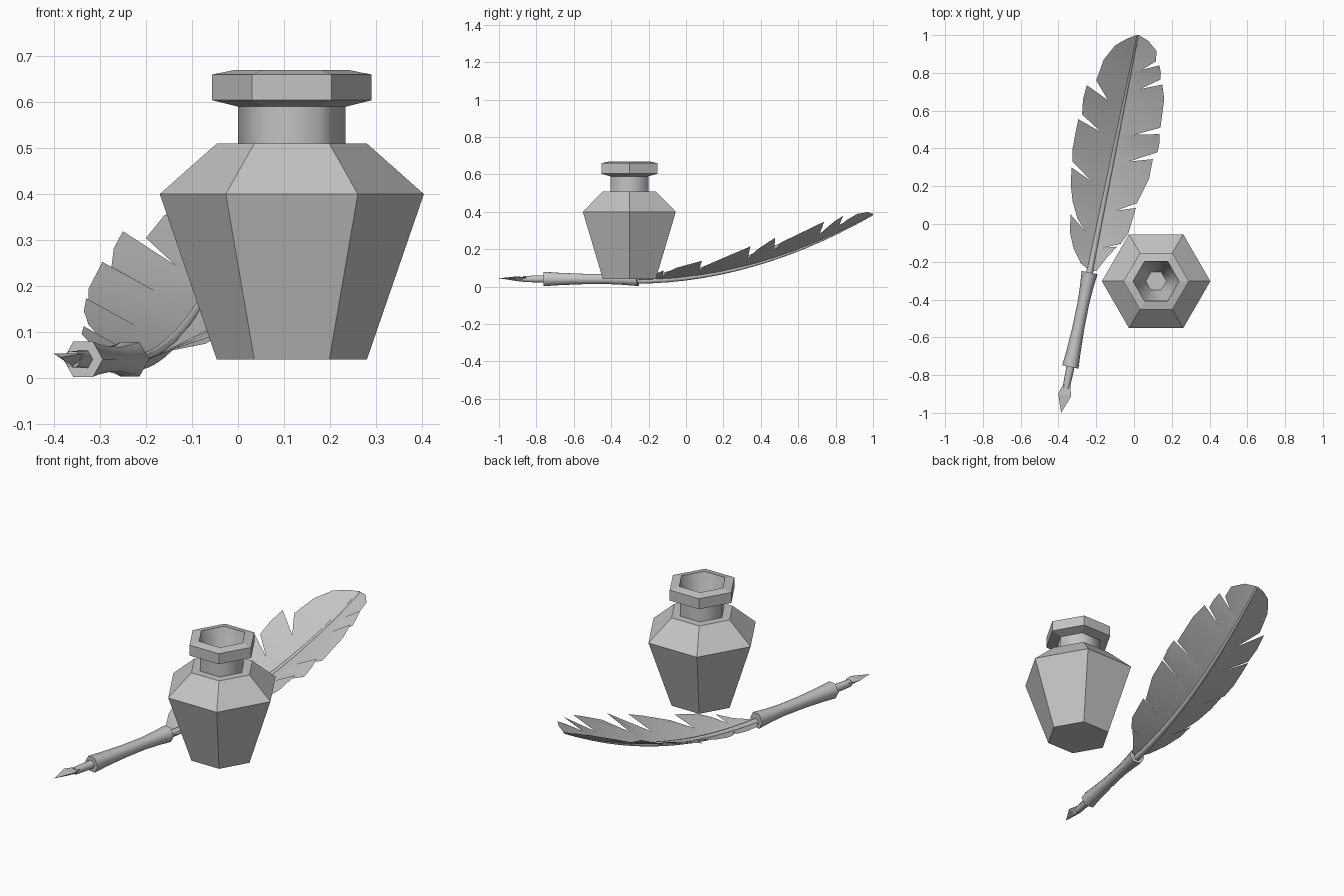
import bpy
import math
from mathutils import Vector

if "Cube" in bpy.data.objects:
    bpy.data.objects.remove(bpy.data.objects["Cube"])

gray = bpy.data.materials.new("plain_gray")
gray.use_nodes = True
gray.diffuse_color = (0.55, 0.55, 0.55, 1)
gray.node_tree.nodes["Principled BSDF"].inputs["Base Color"].default_value = gray.diffuse_color


def make(name, verts, faces, smooth=None):
    mesh = bpy.data.meshes.new(name)
    mesh.from_pydata([tuple(v) for v in verts], [], faces)
    mesh.materials.append(gray)
    obj = bpy.data.objects.new(name, mesh)
    bpy.context.collection.objects.link(obj)
    if smooth:
        bpy.ops.object.select_all(action='DESELECT')
        obj.select_set(True)
        bpy.context.view_layer.objects.active = obj
        bpy.ops.object.shade_smooth_by_angle(angle=math.radians(smooth))
    return obj


def loft(name, rings, cap_start=False, cap_end=False, smooth=None):
    """Skin a row of rings that all have the same number of points."""
    n = len(rings[0])
    verts = [v for ring in rings for v in ring]
    faces = []
    for k in range(len(rings) - 1):
        for i in range(n):
            j = (i + 1) % n
            faces.append((k * n + i, k * n + j, (k + 1) * n + j, (k + 1) * n + i))
    if cap_start:
        faces.append(tuple(reversed(range(n))))
    if cap_end:
        faces.append(tuple(range(len(verts) - n, len(verts))))
    return make(name, verts, faces, smooth)


def hexagon(centre, radius, u, v):
    angles = [math.radians(60 * i) for i in range(6)]
    return [centre + radius * (math.cos(a) * u + math.sin(a) * v) for a in angles]


X, Y, Z = Vector((1, 0, 0)), Vector((0, 1, 0)), Vector((0, 0, 1))


# Ink bottle: stacked hexagonal parts
def bottle_part(name, profile, **options):
    rings = [hexagon(Vector((0.117, -0.303, z)), r, X, Y) for r, z in profile]
    return loft(name, rings, **options)


bottle_part("bottle_body", [(0.163, 0.04), (0.287, 0.4), (0.163, 0.51), (0.117, 0.51)],
            cap_start=True)
bottle_part("bottle_neck", [(0.117, 0.51), (0.117, 0.592)], smooth=70)
bottle_part("bottle_lip", [(0.117, 0.59), (0.173, 0.604), (0.173, 0.66), (0.122, 0.67)])
bottle_part("bottle_inside", [(0.122, 0.67), (0.1, 0.58), (0.055, 0.44)],
            cap_end=True, smooth=70)


# Quill: everything follows one axis, straight in plan and curving upward
def axis_x(y):
    return -0.183 + 0.203 * y


def quill_z(y):
    return 0.032 + 0.223 * max(0, y + 0.26) ** 2


along = Vector((0.203, 1, 0)).normalized()
left_dir = Vector((-along.y, along.x, 0))


def tube(name, stations, smooth=70):
    rings = [hexagon(Vector((axis_x(y), y, z)), r, left_dir, Z) for y, z, r in stations]
    return loft(name, rings, True, True, smooth)


tube("pen_grip", [(-0.757, 0.041, 0.044), (-0.68, 0.041, 0.038), (-0.55, 0.041, 0.032),
                  (-0.42, 0.041, 0.031), (-0.33, 0.041, 0.036), (-0.257, 0.041, 0.043)])
tube("nib_holder", [(-0.87, 0.041, 0.019), (-0.74, 0.041, 0.022)])

shaft = []
for i in range(15):
    t = i / 14
    y = -0.28 + 1.28 * t
    shaft.append((y, quill_z(y), 0.019 - 0.014 * t))
tube("feather_shaft", shaft)


# Nib: folded diamond with a keel underneath
def nib_point(y, side, z):
    p = Vector((axis_x(y), y, z)) + left_dir * side
    return p


nib = [nib_point(-0.85, 0.018, 0.05), nib_point(-0.85, -0.018, 0.05),
       nib_point(-0.85, 0, 0.024),
       nib_point(-0.905, 0.035, 0.054), nib_point(-0.905, -0.035, 0.054),
       nib_point(-0.905, 0, 0.03), nib_point(-1, 0, 0.045)]
make("nib", nib, [(0, 3, 4, 1), (3, 6, 4), (0, 2, 5, 3), (2, 1, 4, 5),
                  (3, 5, 6), (5, 4, 6), (0, 1, 2)])


# Feather vanes: barb groups split by notches, raised away from the shaft
def raised(x, y, lift):
    offset = Vector((x - axis_x(y), 0, 0))
    side = offset.dot(left_dir)
    foot = y - side * left_dir.y
    return Vector((x, y, quill_z(foot) + lift * abs(side)))


def vane(name, roots, groups, lift_low, lift_high, flip):
    verts, faces = [], []
    notch = None
    for g, outline in enumerate(groups):
        count = len(outline)
        first = len(verts)
        for i, (x, y) in enumerate(outline):
            t = i / (count - 1)
            root_y = roots[g] + (roots[g + 1] - roots[g]) * t
            root = Vector((axis_x(root_y), root_y, quill_z(root_y)))
            outer = raised(x, y, lift_low + (lift_high - lift_low) * t)
            middle = root.lerp(outer, 0.4)
            if i == 0 and notch:
                middle = notch
            verts += [root, middle, outer]
            notch = middle
        for i in range(count - 1):
            a = first + 3 * i
            for k in (a, a + 1):
                face = (k, k + 1, k + 4, k + 3)
                faces.append(face if flip else face[::-1])
    return make(name, verts, faces, 30)


vane("left_vane", [-0.25, -0.1, 0.17, 0.44, 0.6, 0.99], [
    [(-0.225, -0.25), (-0.28, -0.21), (-0.32, -0.13), (-0.34, -0.04), (-0.335, 0.05)],
    [(-0.3, 0.03), (-0.325, 0.12), (-0.335, 0.21), (-0.33, 0.3)],
    [(-0.325, 0.33), (-0.325, 0.4), (-0.31, 0.48), (-0.295, 0.555)],
    [(-0.275, 0.58), (-0.27, 0.66), (-0.25, 0.735)],
    [(-0.2, 0.76), (-0.16, 0.87), (-0.1, 0.945), (-0.04, 0.98), (0.012, 1)],
], 0.33, 0.4, False)

vane("right_vane", [-0.25, -0.13, 0.06, 0.32, 0.47, 0.7, 0.8, 0.99], [
    [(-0.2, -0.25), (-0.15, -0.185), (-0.09, -0.12)],
    [(-0.07, -0.105), (-0.03, -0.05), (0.01, 0.085)],
    [(0.015, 0.11), (0.08, 0.24), (0.1, 0.344)],
    [(0.125, 0.38), (0.135, 0.43), (0.135, 0.476)],
    [(0.14, 0.51), (0.16, 0.66), (0.15, 0.738)],
    [(0.14, 0.765), (0.142, 0.8), (0.135, 0.84)],
    [(0.115, 0.86), (0.12, 0.915), (0.075, 0.97), (0.025, 1)],
], 0.27, 0.43, True)
